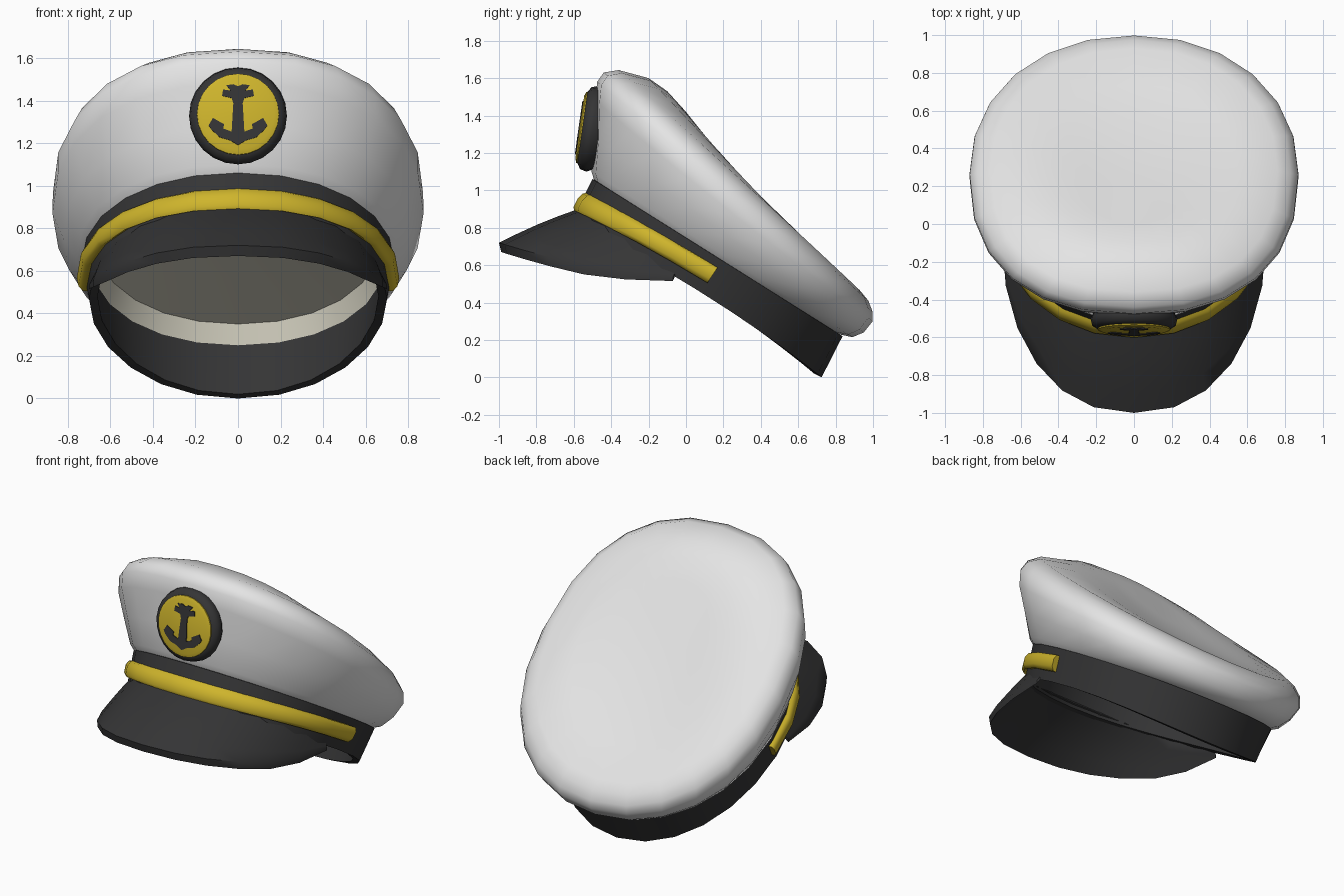
import bpy, bmesh, math
from mathutils import Vector

if "Cube" in bpy.data.objects:
    bpy.data.objects.remove(bpy.data.objects["Cube"])

N = 24  # sides around the cap


def material(name, rgb):
    m = bpy.data.materials.new(name)
    m.diffuse_color = (*rgb, 1)
    m.use_nodes = True
    m.node_tree.nodes["Principled BSDF"].inputs["Base Color"].default_value = m.diffuse_color
    return m


WHITE = material("white cloth", (0.78, 0.78, 0.78))
BLACK = material("black trim", (0.035, 0.035, 0.036))
GOLD = material("gold", (0.62, 0.46, 0.025))
LINING = material("cream lining", (0.62, 0.60, 0.50))


def soft(v, p):
    return math.copysign(abs(v) ** p, v) if abs(v) > 1e-6 else 0.0


def ring_point(ring, t, front=0.95, back=0.95):
    """Point on a tilted, slightly squared ellipse: front (y,z), back (y,z), half width, side lift."""
    (fy, fz), (by, bz), w, lift = ring
    p = front if math.cos(t) > 0 else back
    c, s = soft(math.cos(t), p), soft(math.sin(t), p)
    return Vector((w * s, (fy + by) / 2 + (fy - by) / 2 * c,
                   (fz + bz) / 2 + (fz - bz) / 2 * c + lift * s * s))


def full(ring, front=0.95, back=0.95):
    return [ring_point(ring, 2 * math.pi * i / N, front, back) for i in range(N)]


def finish(name, bm, mat, angle=50):
    bmesh.ops.recalc_face_normals(bm, faces=bm.faces[:])
    me = bpy.data.meshes.new(name)
    bm.to_mesh(me)
    bm.free()
    me.materials.append(mat)
    ob = bpy.data.objects.new(name, me)
    bpy.context.collection.objects.link(ob)
    bpy.ops.object.select_all(action='DESELECT')
    ob.select_set(True)
    bpy.context.view_layer.objects.active = ob
    bpy.ops.object.shade_smooth_by_angle(angle=math.radians(angle))
    return ob


def loft(name, rows, mat, wrap_rows=False, wrap_cols=True, caps=False, tip=None, angle=50):
    """Skin neighbouring rows of points with quads."""
    bm = bmesh.new()
    v = [[bm.verts.new(p) for p in r] for r in rows]
    n, m = len(v), len(v[0])
    for i in range(n if wrap_rows else n - 1):
        for j in range(m if wrap_cols else m - 1):
            a, b = v[i], v[(i + 1) % n]
            k = (j + 1) % m
            bm.faces.new((a[j], a[k], b[k], b[j]))
    if caps:
        bm.faces.new(v[0])
        bm.faces.new(v[-1])
    if tip is not None:
        c = bm.verts.new(tip)
        for j in range(m):
            bm.faces.new((v[-1][j], v[-1][(j + 1) % m], c))
    return finish(name, bm, mat, angle)


# Crown: flares from the seam to a soft rim, then closes over the top
crown_rings = [
    ((-0.49, 1.05), (0.82, 0.23), 0.725, 0),
    ((-0.505, 1.10), (0.89, 0.215), 0.76, 0),
    ((-0.49, 1.28), (0.95, 0.24), 0.82, -0.01),
    ((-0.485, 1.48), (0.998, 0.30), 0.872, -0.02),
    ((-0.475, 1.58), (0.998, 0.35), 0.87, 0),
    ((-0.44, 1.63), (0.975, 0.41), 0.83, 0.01),
    ((-0.36, 1.643), (0.93, 0.465), 0.76, 0.01),
    ((-0.20, 1.60), (0.74, 0.61), 0.55, 0),
    ((-0.10, 1.53), (0.62, 0.715), 0.40, -0.01),
    ((0.0, 1.42), (0.51, 0.82), 0.27, -0.01),
]
powers = [0.94, 0.92, 0.89] + [0.86] * 7
loft("crown", [full(r, p, 0.94) for r, p in zip(crown_rings, powers)], WHITE, tip=(0, 0.25, 1.09), angle=70)

# Band: outer wall, bottom edge and inner wall
SEAM = ((-0.50, 1.06), (0.837, 0.22), 0.735, 0)
BOTTOM = ((-0.615, 0.83), (0.725, 0.0), 0.70, 0.055)
IN_BOTTOM = ((-0.58, 0.83), (0.685, 0.02), 0.66, 0.055)
IN_SEAM = ((-0.46, 1.05), (0.79, 0.25), 0.69, 0)
loft("band", [full(r) for r in (SEAM, BOTTOM, IN_BOTTOM, IN_SEAM)], BLACK, wrap_rows=True)

# Lining: short wall and a nearly flat ceiling inside the cap
loft("lining", [full(r) for r in (IN_SEAM, ((-0.40, 1.15), (0.80, 0.35), 0.67, 0),
                                  ((-0.10, 0.99), (0.52, 0.57), 0.34, 0))],
     LINING, tip=(0, 0.21, 0.79), angle=40)


def on_band(t, f, out=0.0):
    """Point on the band wall, f = 0 at the seam and 1 at the bottom."""
    p = ring_point(SEAM, t).lerp(ring_point(BOTTOM, t), f)
    outward = Vector((math.sin(t), -math.cos(t) * 0.9, -0.25 * math.cos(t)))
    return p + outward * out


# Gold braid: rounded strip around the front half of the band
braid = []
for i in range(-6, 7):
    t = math.radians(15.3 * i)
    c = max(0, math.cos(t))
    hi, lo = 0.22 + 0.10 * c, 0.70 + 0.01 * c
    strip = ((0, -0.02), (0, 0.018), (0.25, 0.035), (0.75, 0.035), (1, 0.018), (1, -0.02))
    braid.append([on_band(t, hi + (lo - hi) * f, o) for f, o in strip])
loft("gold_braid", braid, GOLD, caps=True, angle=60)

# Visor: crescent from the band to a curved outer edge
visor = []
for i in range(-6, 7):
    a = math.radians(15 * i)
    c, s = max(0, math.cos(a)), math.sin(a)
    inner = on_band(a * 0.89, 0.70 + 0.2 * (1 - c), -0.01)
    outer = Vector((0.70 * soft(s, 0.88), -0.07 - 0.93 * soft(c, 0.95), 0.535 + 0.185 * c ** 1.5))
    top = []
    for k in range(5):
        u = k / 4
        top.append(inner.lerp(outer, u) + Vector((0, 0, 0.01 * c * math.sin(math.pi * u))))
    thick = 0.02 + 0.03 * min(1, 2 * c)
    under = [p + Vector((0, 0.012 * c, -thick)) for p in reversed(top)]
    visor.append(top + under)
loft("visor", visor, BLACK, caps=True)

# Badge: domed frame and plate, tilted to follow the crown front
ORIGIN = Vector((0, -0.55, 1.335))
UP = Vector((0, 0.14, 0.99)).normalized()
OUT = Vector((0, -0.99, 0.14)).normalized()


def badge(x, v, d):
    return ORIGIN + Vector((x, 0, 0)) + UP * v + OUT * d


def circle(r, d, n=24):
    return [badge(r * math.sin(2 * math.pi * i / n), r * math.cos(2 * math.pi * i / n), d) for i in range(n)]


loft("badge_rim", [circle(0.21, -0.09), circle(0.23, -0.05), circle(0.222, -0.015), circle(0.19, 0.005)],
     BLACK, tip=badge(0, 0, 0.008))
loft("badge_plate", [circle(0.194, -0.01), circle(0.192, 0.01), circle(0.17, 0.018)],
     GOLD, tip=badge(0, 0, 0.019))

# Anchor: thin mirrored plate on the badge
half = [(0.022, 0.14), (0.055, 0.135), (0.035, 0.11), (0.07, 0.115), (0.075, 0.085), (0.03, 0.075),
        (0.022, 0.05), (0.03, -0.085), (0.07, -0.07), (0.065, -0.05), (0.118, -0.02), (0.138, -0.055),
        (0.125, -0.075), (0.085, -0.112), (0.04, -0.125)]
outline = [(0, 0.13)] + half + [(0, -0.148)] + [(-x, y) for x, y in reversed(half)]
bm = bmesh.new()
face = bm.faces.new([bm.verts.new(badge(x, y, 0.016)) for x, y in outline])
ext = bmesh.ops.extrude_face_region(bm, geom=[face])
bmesh.ops.translate(bm, vec=OUT * 0.008, verts=[g for g in ext["geom"] if isinstance(g, bmesh.types.BMVert)])
bmesh.ops.triangulate(bm, faces=[f for f in bm.faces if len(f.verts) > 4])
finish("anchor", bm, BLACK, 30)
